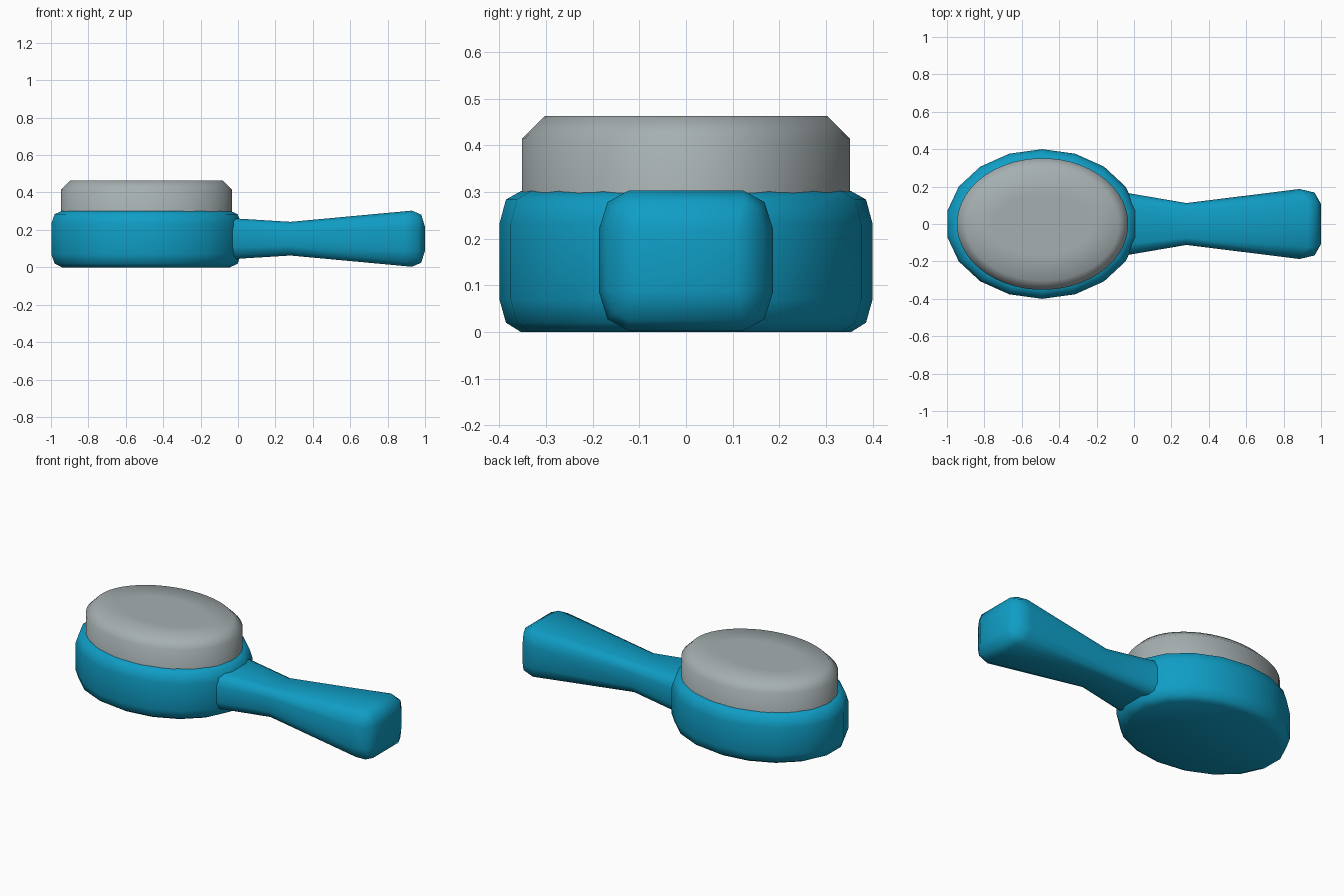
import bpy, bmesh, math

if "Cube" in bpy.data.objects:
    bpy.data.objects.remove(bpy.data.objects["Cube"])


def material(name, rgb):
    m = bpy.data.materials.new(name)
    m.diffuse_color = (*rgb, 1)
    m.use_nodes = True
    m.node_tree.nodes["Principled BSDF"].inputs["Base Color"].default_value = m.diffuse_color
    return m


TEAL = material("teal_plastic", (0.005, 0.34, 0.56))
GREY = material("grey_bristle", (0.38, 0.43, 0.44))


def loft(name, rings, mat):
    """Skin a stack of equal-length closed rings and cap both ends."""
    bm = bmesh.new()
    vs = [[bm.verts.new(p) for p in r] for r in rings]
    n = len(rings[0])
    for a, b in zip(vs, vs[1:]):
        for i in range(n):
            j = (i + 1) % n
            bm.faces.new((a[i], a[j], b[j], b[i]))
    bm.faces.new(vs[0][::-1])
    bm.faces.new(vs[-1])
    bmesh.ops.remove_doubles(bm, verts=bm.verts, dist=0.0005)
    bmesh.ops.recalc_face_normals(bm, faces=bm.faces)
    me = bpy.data.meshes.new(name)
    bm.to_mesh(me)
    bm.free()
    me.materials.append(mat)
    ob = bpy.data.objects.new(name, me)
    bpy.context.collection.objects.link(ob)
    bpy.ops.object.select_all(action='DESELECT')
    ob.select_set(True)
    bpy.context.view_layer.objects.active = ob
    bpy.ops.object.shade_smooth_by_angle(angle=math.radians(60))
    return ob


def ellipse(cx, rx, ry, z, n):
    return [(cx + rx * math.cos(t), ry * math.sin(t), z)
            for t in (math.tau * (i + 0.5) / n for i in range(n))]


# Oval head: 18 sides, rounded rims
loft("brush_head", [ellipse(-0.491, 0.515 * s, 0.40 * s, z, 18) for s, z in
     [(0.885, 0), (0.965, 0.02), (1, 0.07), (1, 0.232), (0.965, 0.284), (0.885, 0.302)]], TEAL)

# Bristle block: smooth oval with a chamfered top
loft("bristle_block", [ellipse(-0.489, 0.458 - d, 0.352 - d, z, 48) for d, z in
     [(0, 0.2), (0, 0.415), (0.048, 0.463), (0.19, 0.463)]], GREY)


# Handle: rounded-box section, pinched at the neck
def section(x, hy, hz, corner=1.0, skew=0.0):
    ring = []
    for k in range(4):
        for step in range(3):
            t = math.radians(90 * k + 45 * step)
            mid = math.radians(90 * k + 45)
            sy, sz = math.copysign(1, math.cos(mid)), math.copysign(1, math.sin(mid))
            y = hy * (0.66 * sy + 0.34 * corner * math.cos(t))
            z = hz * (0.44 * sz + 0.56 * corner * math.sin(t))
            ring.append((x - skew * abs(math.cos(t)), y, 0.153 + z))
    return ring


loft("handle", [
    section(-0.06, 0.170, 0.111),
    section(0.28, 0.112, 0.090),
    section(0.93, 0.187, 0.150, 1, 0.045),
    section(0.98, 0.184, 0.149, 0.75, 0.015),
    section(0.999, 0.165, 0.149, 0.0),
], TEAL)
